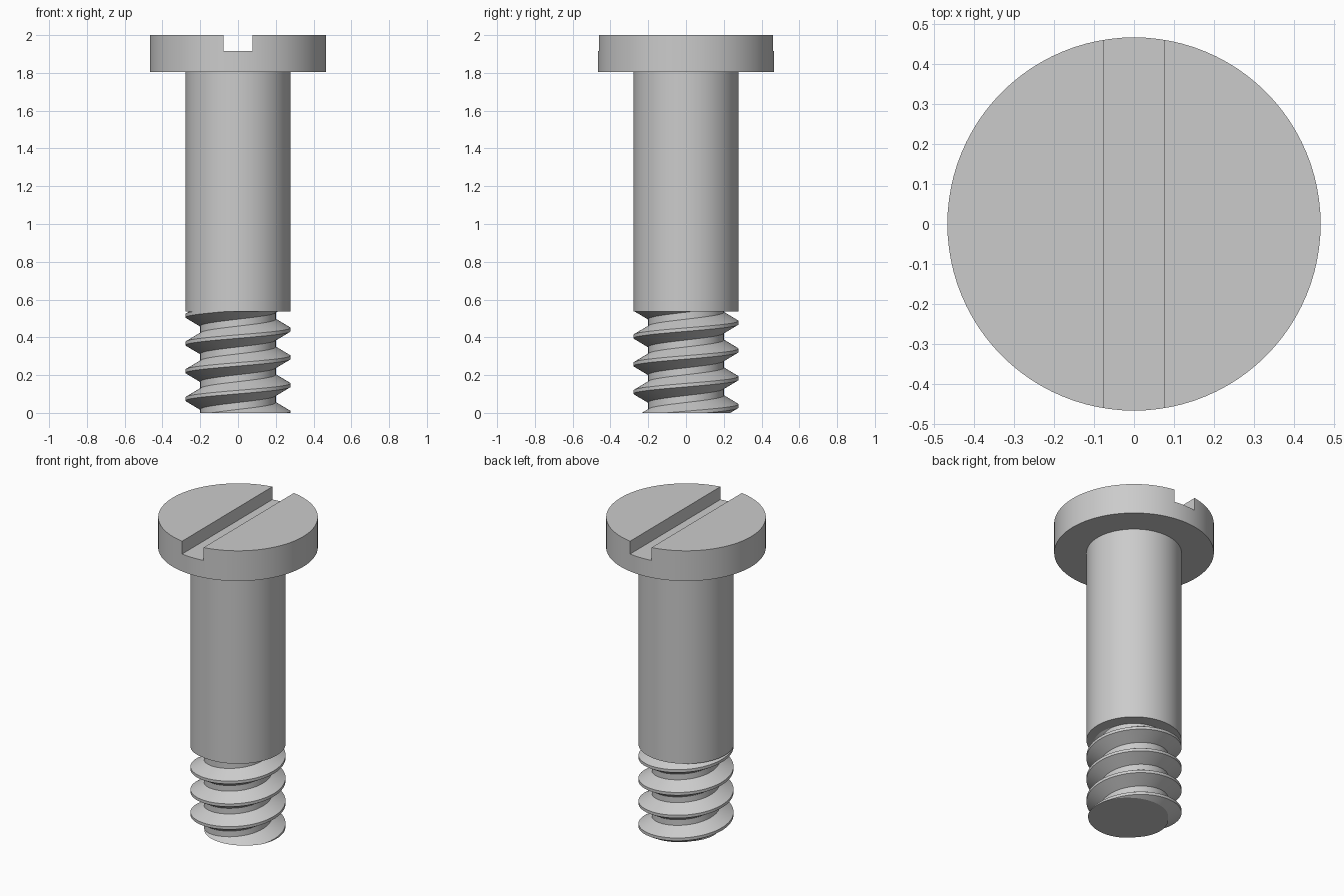
import bpy, bmesh
from math import cos, sin, pi, radians

cube = bpy.data.objects.get("Cube")
if cube:
    bpy.data.objects.remove(cube, do_unlink=True)

HEAD_R, SHANK_R, ROOT_R = 0.467, 0.278, 0.2
TOP, HEAD_Z, SLOT_Z, THREAD_Z = 2.0, 1.805, 1.917, 0.537
SLOT_W = 0.153
PITCH = 0.147
SEGMENTS = 96

steel = bpy.data.materials.new("grey_steel")
steel.use_nodes = True
grey = (0.6, 0.6, 0.6, 1)
steel.diffuse_color = grey
steel.node_tree.nodes["Principled BSDF"].inputs["Base Color"].default_value = grey


def finish(obj, name):
    obj.name = obj.data.name = name
    obj.data.materials.clear()
    obj.data.materials.append(steel)
    bpy.ops.object.select_all(action="DESELECT")
    obj.select_set(True)
    bpy.context.view_layer.objects.active = obj
    bpy.ops.object.shade_smooth_by_angle(angle=radians(25))


def cylinder(radius, z0, z1):
    bpy.ops.mesh.primitive_cylinder_add(
        vertices=SEGMENTS, radius=radius, depth=z1 - z0, location=(0, 0, (z0 + z1) / 2))
    return bpy.context.object


# Head with a straight driver slot along y
head = cylinder(HEAD_R, HEAD_Z, TOP)
bpy.ops.mesh.primitive_cube_add(size=1, location=(0, 0, SLOT_Z + 0.5))
cutter = bpy.context.object
cutter.scale = (SLOT_W, 2, 1)
cutter.hide_render = True
slot = head.modifiers.new("slot", "BOOLEAN")
slot.operation, slot.solver, slot.object = "DIFFERENCE", "EXACT", cutter
bpy.context.view_layer.objects.active = head
bpy.ops.object.modifier_apply(modifier=slot.name)
bpy.data.objects.remove(cutter, do_unlink=True)
finish(head, "slotted_head")

# Plain shoulder
finish(cylinder(SHANK_R, THREAD_Z, HEAD_Z + 0.02), "shoulder")

# Right-handed thread: a trapezoid profile swept up a helix, each turn joined to the next
profile = [(SHANK_R, -PITCH / 16), (SHANK_R, PITCH / 16),
           (ROOT_R, PITCH * 3 / 8), (ROOT_R, PITCH * 5 / 8)]
bm = bmesh.new()
rows = []
for i in range(-2 * SEGMENTS, 6 * SEGMENTS):
    a = 2 * pi * i / SEGMENTS
    rise = PITCH * i / SEGMENTS
    rows.append([bm.verts.new((r * cos(a), r * sin(a), z + rise)) for r, z in profile])
for i in range(len(rows) - SEGMENTS - 1):
    here = rows[i] + [rows[i + SEGMENTS][0]]
    after = rows[i + 1] + [rows[i + 1 + SEGMENTS][0]]
    for k in range(4):
        bm.faces.new((here[k], after[k], after[k + 1], here[k + 1]))

# Trim flat at the tip and at the shoulder, then close both ends
for z, side in ((0, -1), (THREAD_Z, 1)):
    cut = bmesh.ops.bisect_plane(
        bm, geom=bm.verts[:] + bm.edges[:] + bm.faces[:], dist=1e-6,
        plane_co=(0, 0, z), plane_no=(0, 0, side), clear_outer=True)
    rim = [e for e in cut["geom_cut"] if isinstance(e, bmesh.types.BMEdge)]
    bmesh.ops.triangle_fill(bm, edges=rim, use_beauty=True, normal=(0, 0, side))
bmesh.ops.recalc_face_normals(bm, faces=bm.faces[:])
mesh = bpy.data.meshes.new("thread")
bm.to_mesh(mesh)
bm.free()
thread = bpy.data.objects.new("thread", mesh)
bpy.context.collection.objects.link(thread)
finish(thread, "thread")
